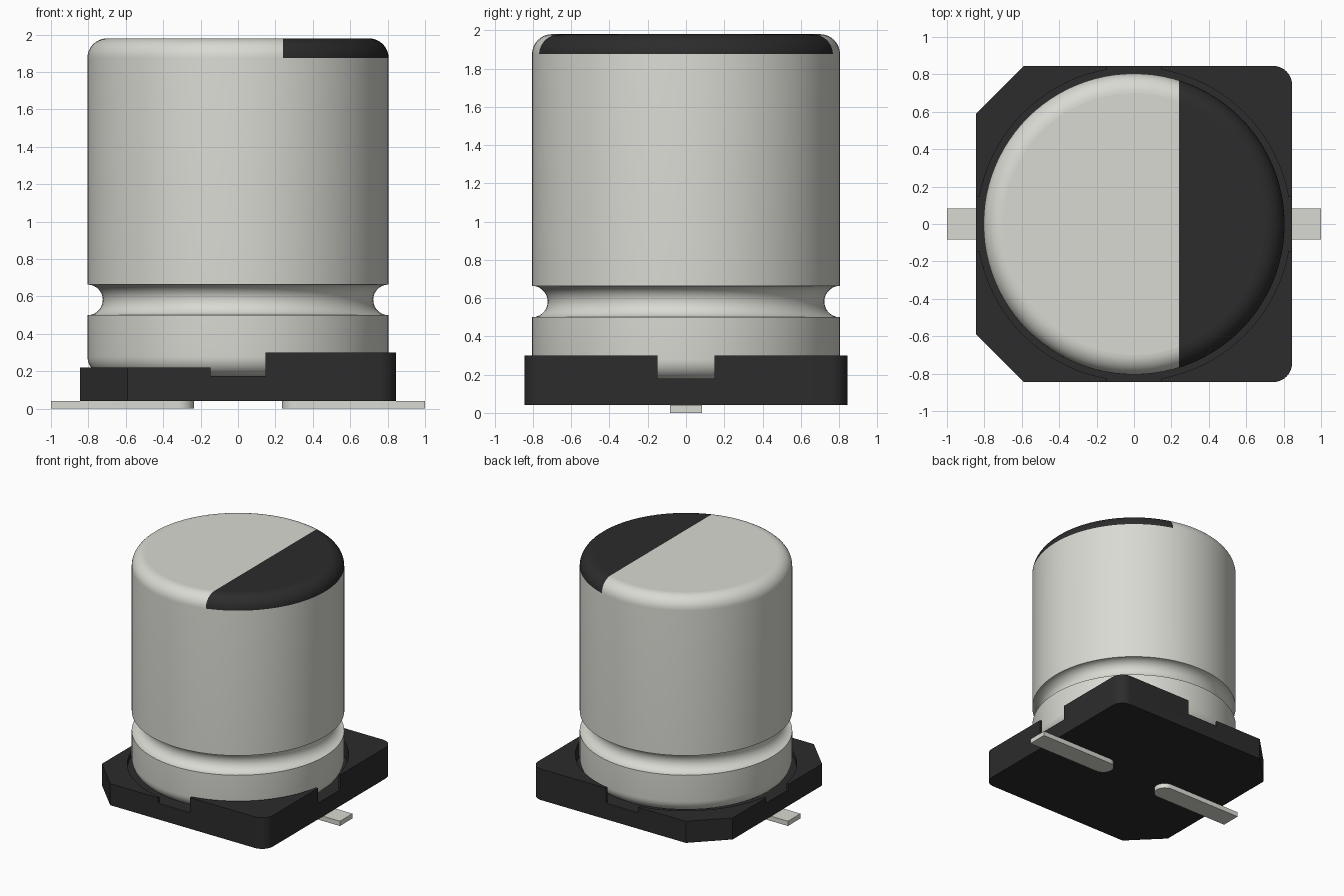
import bpy, bmesh, math
from mathutils import Vector

if "Cube" in bpy.data.objects:
    bpy.data.objects.remove(bpy.data.objects["Cube"])


def material(name, color):
    m = bpy.data.materials.new(name)
    m.diffuse_color = (*color, 1)
    m.use_nodes = True
    m.node_tree.nodes["Principled BSDF"].inputs["Base Color"].default_value = m.diffuse_color
    return m


METAL = material("metal", (0.70, 0.70, 0.65))
BLACK = material("black_plastic", (0.025, 0.025, 0.025))


def to_object(name, bm, *mats):
    bmesh.ops.recalc_face_normals(bm, faces=bm.faces)
    me = bpy.data.meshes.new(name)
    bm.to_mesh(me)
    bm.free()
    for m in mats:
        me.materials.append(m)
    ob = bpy.data.objects.new(name, me)
    bpy.context.collection.objects.link(ob)
    return ob


def smooth(ob, angle=30):
    bpy.ops.object.select_all(action='DESELECT')
    ob.select_set(True)
    bpy.context.view_layer.objects.active = ob
    bpy.ops.object.shade_smooth_by_angle(angle=math.radians(angle))


def arc(cx, cy, r, a0, a1, n):
    angles = [math.radians(a0 + (a1 - a0) * i / n) for i in range(n + 1)]
    return [(cx + r * math.cos(a), cy + r * math.sin(a)) for a in angles]


def prism(name, outline, z0, z1, *mats):
    bm = bmesh.new()
    face = bm.faces.new([bm.verts.new((x, y, z0)) for x, y in outline])
    ext = bmesh.ops.extrude_face_region(bm, geom=[face])["geom"]
    bmesh.ops.translate(bm, vec=(0, 0, z1 - z0),
                        verts=[v for v in ext if isinstance(v, bmesh.types.BMVert)])
    return to_object(name, bm, *mats)


def rect(x0, x1, y0, y1):
    return [(x0, y0), (x1, y0), (x1, y1), (x0, y1)]


# Can: lathed profile with rounded ends and a crimp groove
R, FLOOR, TOP, FIL, SEG = 0.805, 0.175, 1.98, 0.105, 96
profile = (arc(R - FIL, FLOOR + FIL, FIL, -90, 0, 8)
           + arc(R, 0.582, 0.082, 270, 90, 14)
           + arc(R - FIL, TOP - FIL, FIL, 0, 90, 10))
bm = bmesh.new()
rings = [[bm.verts.new((r * math.cos(2 * math.pi * i / SEG),
                        r * math.sin(2 * math.pi * i / SEG), z))
          for i in range(SEG)] for r, z in profile]
for a, b in zip(rings, rings[1:]):
    for i in range(SEG):
        j = (i + 1) % SEG
        bm.faces.new((a[i], a[j], b[j], b[i]))
bm.faces.new(rings[0])
bm.faces.new(rings[-1])

# Polarity mark: split the rounded top at x = 0.24 and colour one side
MARK_X = 0.24
top = [f for f in bm.faces if f.calc_center_median().z > TOP - FIL]
geom = set(top)
for f in top:
    geom.update(f.edges)
    geom.update(f.verts)
bmesh.ops.bisect_plane(bm, geom=list(geom), plane_co=(MARK_X, 0, 0), plane_no=(1, 0, 0))
for f in bm.faces:
    c = f.calc_center_median()
    if c.z > TOP - FIL and c.x > MARK_X:
        f.material_index = 1
can = to_object("can", bm, METAL, BLACK)
smooth(can)
for p in can.data.polygons:
    if abs(p.normal.z) > 0.9999:
        p.use_smooth = False

# Base: two chamfered and two rounded corners
S, C, F = 0.845, 0.255, 0.10
outline = ([(-S, -S + C), (-S + C, -S)]
           + arc(S - F, -S + F, F, -90, 0, 8)
           + arc(S - F, S - F, F, 0, 90, 8)
           + [(-S + C, S), (-S, S - C)])
base = prism("base", outline, 0.04, 0.30, BLACK)

# Cutters: low side, round recess for the can, cross-shaped notches
cutters = [
    prism("low_side_cutter", rect(-1.2, 0, -1.2, 1.2), 0.22, 0.6),
    prism("recess_cutter", arc(0, 0, 0.838, 0, 360 - 360 / SEG, SEG - 1), FLOOR, 0.61),
    prism("notch_x_cutter", rect(-1.3, 1.3, -0.148, 0.148), FLOOR, 0.62),
    prism("notch_y_cutter", rect(-0.148, 0.148, -1.3, 1.3), FLOOR, 0.63),
]
bpy.context.view_layer.objects.active = base
for cutter in cutters:
    mod = base.modifiers.new(cutter.name, 'BOOLEAN')
    mod.operation, mod.solver, mod.object = 'DIFFERENCE', 'EXACT', cutter
    bpy.ops.object.modifier_apply(modifier=mod.name)
    bpy.data.objects.remove(cutter)
smooth(base)

# Pins: flat strips with a rounded inner end
W, INNER = 0.083, 0.235
for side, name in ((1, "pin_right"), (-1, "pin_left")):
    shape = [(1.0, -W), (1.0, W)] + arc(INNER + W, 0, W, 90, 270, 16)
    pin = prism(name, [(side * x, y) for x, y in shape], 0, 0.04, METAL)
    smooth(pin)
